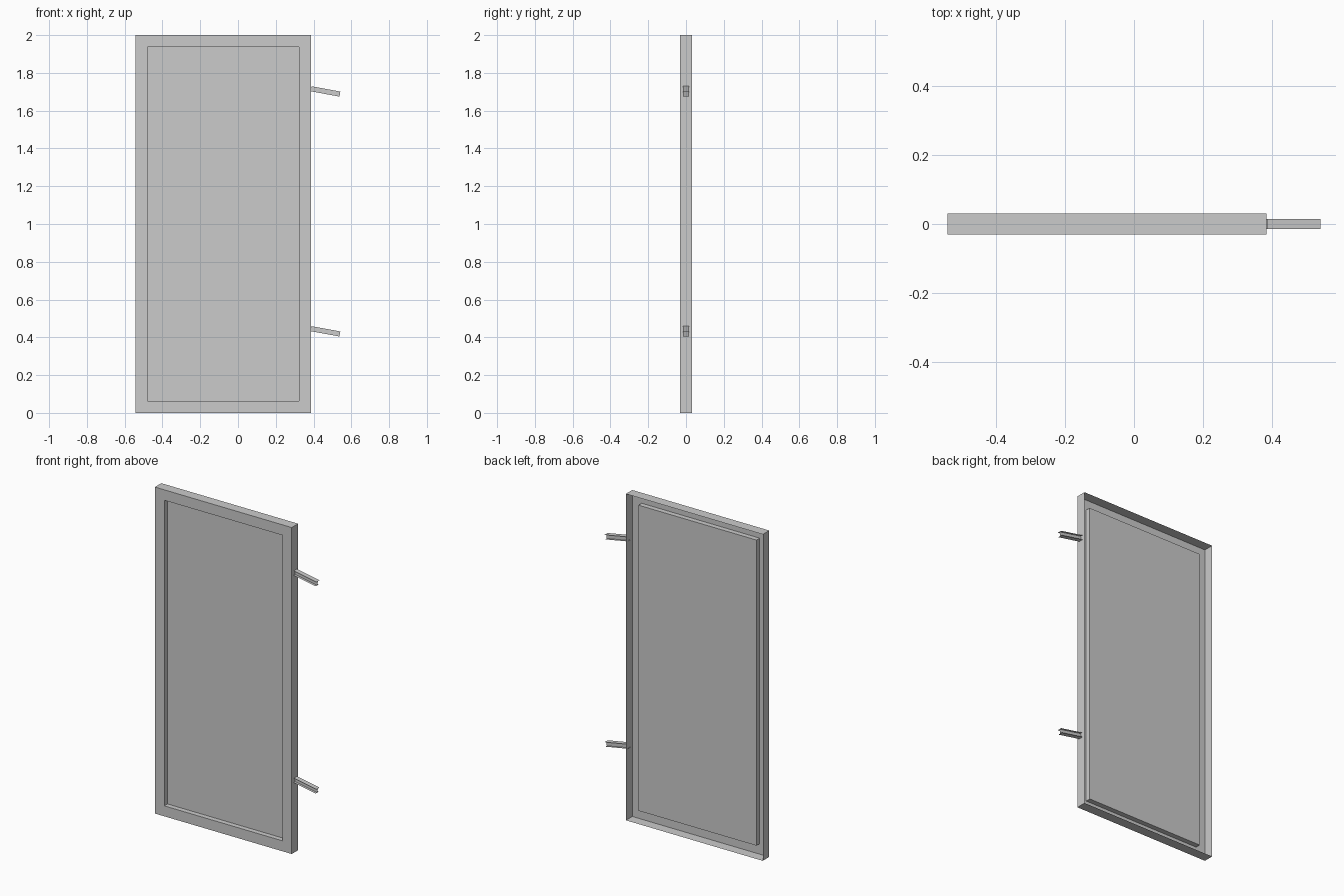
import bpy, bmesh
from math import radians
from mathutils import Matrix, Vector

if "Cube" in bpy.data.objects:
    bpy.data.objects.remove(bpy.data.objects["Cube"])

X0, X1 = -0.542, 0.386      # panel sides
D = 0.031                   # half depth
BORDER = 0.064              # rim width round the recess
H = 2.0


def add_object(name, bm):
    mesh = bpy.data.meshes.new(name)
    bm.to_mesh(mesh)
    bm.free()
    obj = bpy.data.objects.new(name, mesh)
    bpy.context.collection.objects.link(obj)
    return obj


def ring(bm, inset, y):
    """Rectangle of vertices in the xz plane."""
    a, b, c, d = X0 + inset, X1 - inset, inset, H - inset
    return [bm.verts.new(p) for p in ((a, y, c), (b, y, c), (b, y, d), (a, y, d))]


def bridge(bm, r, s):
    for i in range(4):
        j = (i + 1) % 4
        bm.faces.new((r[i], r[j], s[j], s[i]))


# Thin pressed panel: side walls, front rim, recess walls, recessed sheet; open back
bm = bmesh.new()
rings = [ring(bm, 0, D), ring(bm, 0, -D), ring(bm, BORDER, -D), ring(bm, BORDER, 0)]
for r, s in zip(rings, rings[1:]):
    bridge(bm, r, s)
bm.faces.new(rings[-1])
add_object("recessed_panel", bm)


# Sloping thin-walled I-section arms
def arm(name, z, length=0.156, w=0.015, h=0.0135):
    bm = bmesh.new()
    section = [(-w, h), (0, h), (w, h), (-w, -h), (0, -h), (w, -h)]
    near, far = ([bm.verts.new((x, y, zz)) for y, zz in section] for x in (0, length))
    for i, j in ((0, 1), (1, 2), (3, 4), (4, 5), (1, 4)):
        bm.faces.new((near[i], near[j], far[j], far[i]))
    obj = add_object(name, bm)
    obj.matrix_world = Matrix.Translation(Vector((X1, 0, z))) @ Matrix.Rotation(radians(10.4), 4, 'Y')


arm("upper_arm", 1.716)
arm("lower_arm", 0.446)
